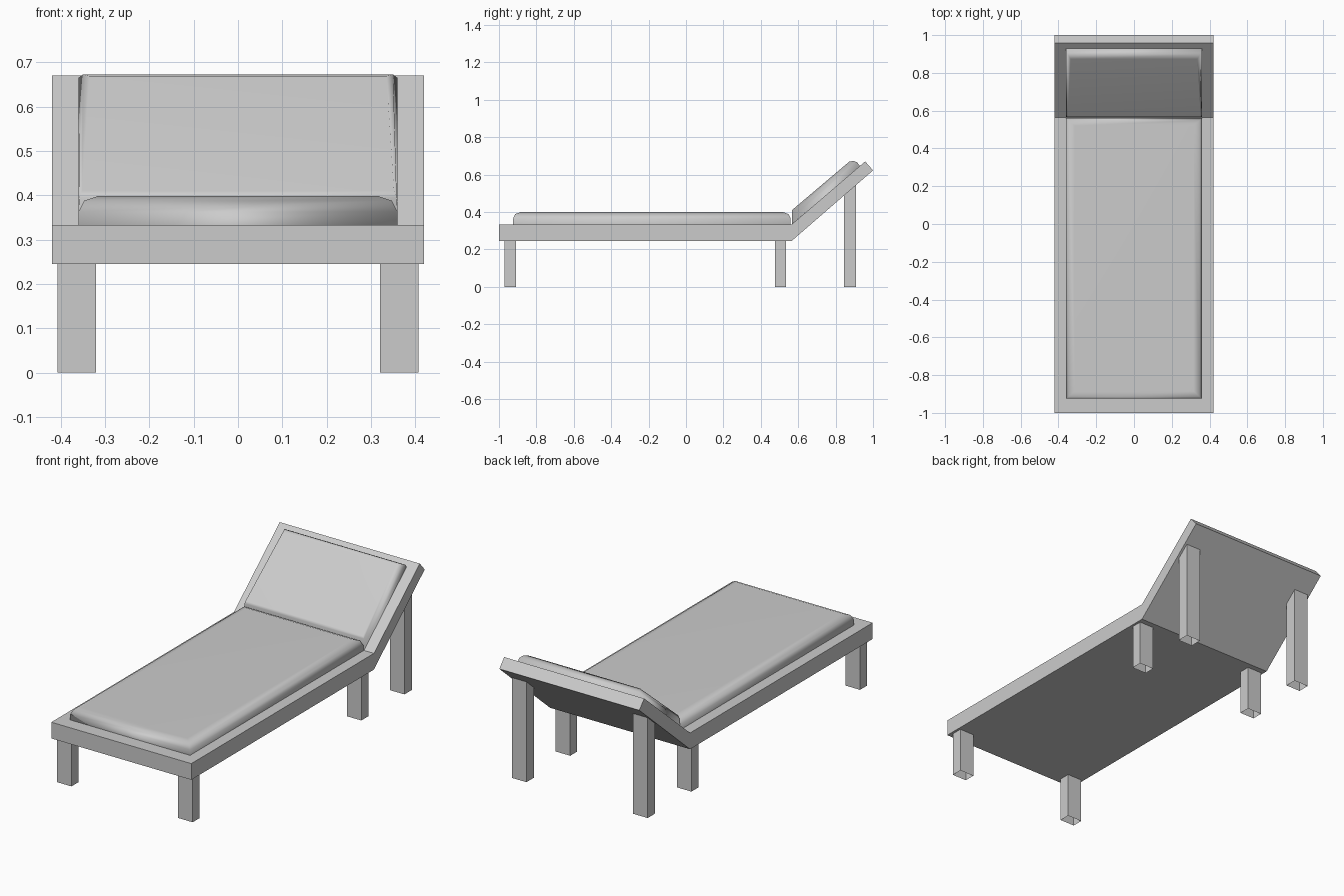
import bpy

if "Cube" in bpy.data.objects:
    bpy.data.objects.remove(bpy.data.objects["Cube"])


def make_object(name, verts, faces):
    mesh = bpy.data.meshes.new(name)
    mesh.from_pydata(verts, [], faces)
    mesh.update()
    ob = bpy.data.objects.new(name, mesh)
    bpy.context.collection.objects.link(ob)
    return ob


# Bent frame: side profile in two quads (flat bed, raised back) swept across x
def frame(half_width):
    profile = [(-1, 0.245), (0.565, 0.245), (1.0, 0.622),
               (0.958, 0.67), (0.565, 0.333), (-1, 0.333)]
    n = len(profile)
    verts = [(x, y, z) for x in (-half_width, half_width) for y, z in profile]
    faces = [(i, i + n, (i + 1) % n + n, (i + 1) % n) for i in range(n)]
    for side in ((0, 1, 4, 5), (1, 2, 3, 4)):
        faces.append(side)
        faces.append(tuple(i + n for i in reversed(side)))
    return make_object("frame", verts, faces)


# Cushion: stacked rectangular rings, each (near x, y, z, far x, y, z)
def cushion(name, rings):
    verts, faces = [], []
    for nx, ny, nz, fx, fy, fz in rings:
        verts += [(-nx, ny, nz), (nx, ny, nz), (fx, fy, fz), (-fx, fy, fz)]
    for r in range(len(rings) - 1):
        for i in range(4):
            a, b = r * 4 + i, r * 4 + (i + 1) % 4
            faces.append((a, b, b + 4, a + 4))
    top = (len(rings) - 1) * 4
    faces.append((top, top + 1, top + 2, top + 3))
    ob = make_object(name, verts, faces)
    for p in ob.data.polygons:
        p.use_smooth = True
    ob.modifiers.new("soft_normals", 'WEIGHTED_NORMAL')
    return ob


# Leg: open-ended square tube whose top meets the frame underside
def leg(name, side, y0, y1, z0, z1):
    xa, xb = sorted((side * 0.32, side * 0.407))
    corners = [(xa, y0, z0), (xb, y0, z0), (xb, y1, z1), (xa, y1, z1)]
    verts = [(x, y, 0) for x, y, _ in corners] + corners
    faces = [(i, (i + 1) % 4, (i + 1) % 4 + 4, i + 4) for i in range(4)]
    return make_object(name, verts, faces)


frame(0.42)

cushion("seat_cushion", [
    (0.36, -0.925, 0.333, 0.36, 0.56, 0.333),
    (0.36, -0.925, 0.363, 0.36, 0.56, 0.363),
    (0.347, -0.914, 0.388, 0.347, 0.549, 0.388),
    (0.315, -0.885, 0.399, 0.315, 0.52, 0.399),
])

cushion("back_cushion", [
    (0.36, 0.567, 0.335, 0.36, 0.930, 0.645),
    (0.36, 0.567, 0.365, 0.36, 0.915, 0.665),
    (0.358, 0.567, 0.395, 0.35, 0.897, 0.673),
    (0.352, 0.567, 0.410, 0.335, 0.873, 0.669),
])

for side, label in ((-1, "left"), (1, "right")):
    leg(f"front_leg_{label}", side, -0.97, -0.91, 0.246, 0.246)
    leg(f"middle_leg_{label}", side, 0.475, 0.535, 0.246, 0.246)
    leg(f"back_leg_{label}", side, 0.845, 0.91, 0.489, 0.545)
